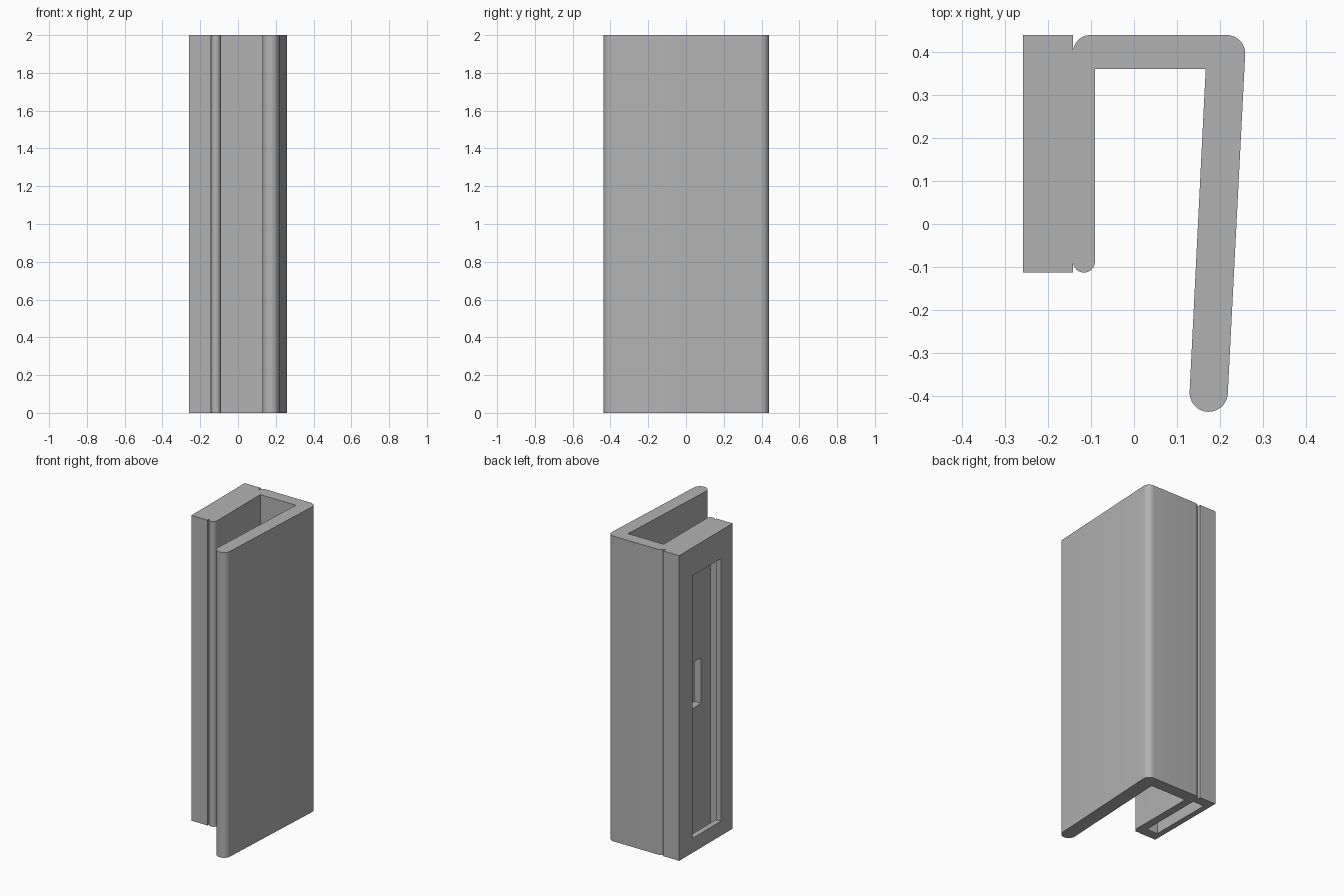
import bpy, bmesh, math

cube = bpy.data.objects.get("Cube")
if cube:
    bpy.data.objects.remove(cube, do_unlink=True)

HEIGHT = 2.0
SEAM = -0.142      # plane where the holder box meets the hook profile

grey = bpy.data.materials.new("plain grey")
grey.use_nodes = True
colour = (0.45, 0.45, 0.45, 1)
grey.diffuse_color = colour
grey.node_tree.nodes["Principled BSDF"].inputs["Base Color"].default_value = colour


def arc(cx, cy, r, start, end, steps=12):
    """Points on an arc, angles in degrees."""
    angles = [math.radians(start + (end - start) * i / steps) for i in range(steps + 1)]
    return [(cx + r * math.cos(a), cy + r * math.sin(a)) for a in angles]


def finish(name, bm):
    bmesh.ops.recalc_face_normals(bm, faces=bm.faces)
    mesh = bpy.data.meshes.new(name)
    bm.to_mesh(mesh)
    bm.free()
    mesh.materials.append(grey)
    obj = bpy.data.objects.new(name, mesh)
    bpy.context.collection.objects.link(obj)
    return obj


def extrude_profile(name, points, height):
    bm = bmesh.new()
    face = bm.faces.new([bm.verts.new((x, y, 0)) for x, y in points])
    top = bmesh.ops.extrude_face_region(bm, geom=[face])
    moved = [v for v in top["geom"] if isinstance(v, bmesh.types.BMVert)]
    bmesh.ops.translate(bm, verts=moved, vec=(0, 0, height))
    return finish(name, bm)


def box(name, xs, ys, zs):
    bm = bmesh.new()
    bmesh.ops.create_cube(bm, size=1)
    for v in bm.verts:
        v.co = [lo + (c + 0.5) * (hi - lo) for c, (lo, hi) in zip(v.co, (xs, ys, zs))]
    return finish(name, bm)


def cut(target, cutter):
    mod = target.modifiers.new(cutter.name, "BOOLEAN")
    mod.operation = "DIFFERENCE"
    mod.solver = "EXACT"
    mod.object = cutter
    bpy.context.view_layer.objects.active = target
    bpy.ops.object.modifier_apply(modifier=mod.name)
    bpy.data.objects.remove(cutter, do_unlink=True)


# Hook profile: mounting plate, bridge and slanted leg with rounded ends
profile = (
    arc(-0.102, 0.4, 0.04, 180, 90)
    + arc(0.216, 0.397, 0.043, 90, -3)
    + arc(0.174, -0.393, 0.0445, -3, -183, 20)
    + [(0.167, 0.361), (-0.091, 0.361)]
    + arc(-0.1165, -0.0875, 0.0255, 0, -180, 16)
)
hook = extrude_profile("hook_profile", profile, HEIGHT)

# Finger hole through the mounting plate
cut(hook, box("finger_hole", (-0.2, -0.05), (0.046, 0.28), (0.85, 1.15)))

# Card holder box: inner slot open at the bottom, framed window on the outside
holder = box("card_holder", (-0.259, SEAM), (-0.113, 0.44), (0, HEIGHT))
cut(holder, box("card_slot", (-0.222, 0), (-0.05, 0.376), (-0.1, 1.88)))
cut(holder, box("window", (-0.4, -0.2), (0.008, 0.304), (0.095, 1.815)))

# Smooth rounded ends, crisp corners
for obj in (hook, holder):
    bpy.ops.object.select_all(action="DESELECT")
    obj.select_set(True)
    bpy.context.view_layer.objects.active = obj
    bpy.ops.object.shade_smooth_by_angle(angle=math.radians(30))
